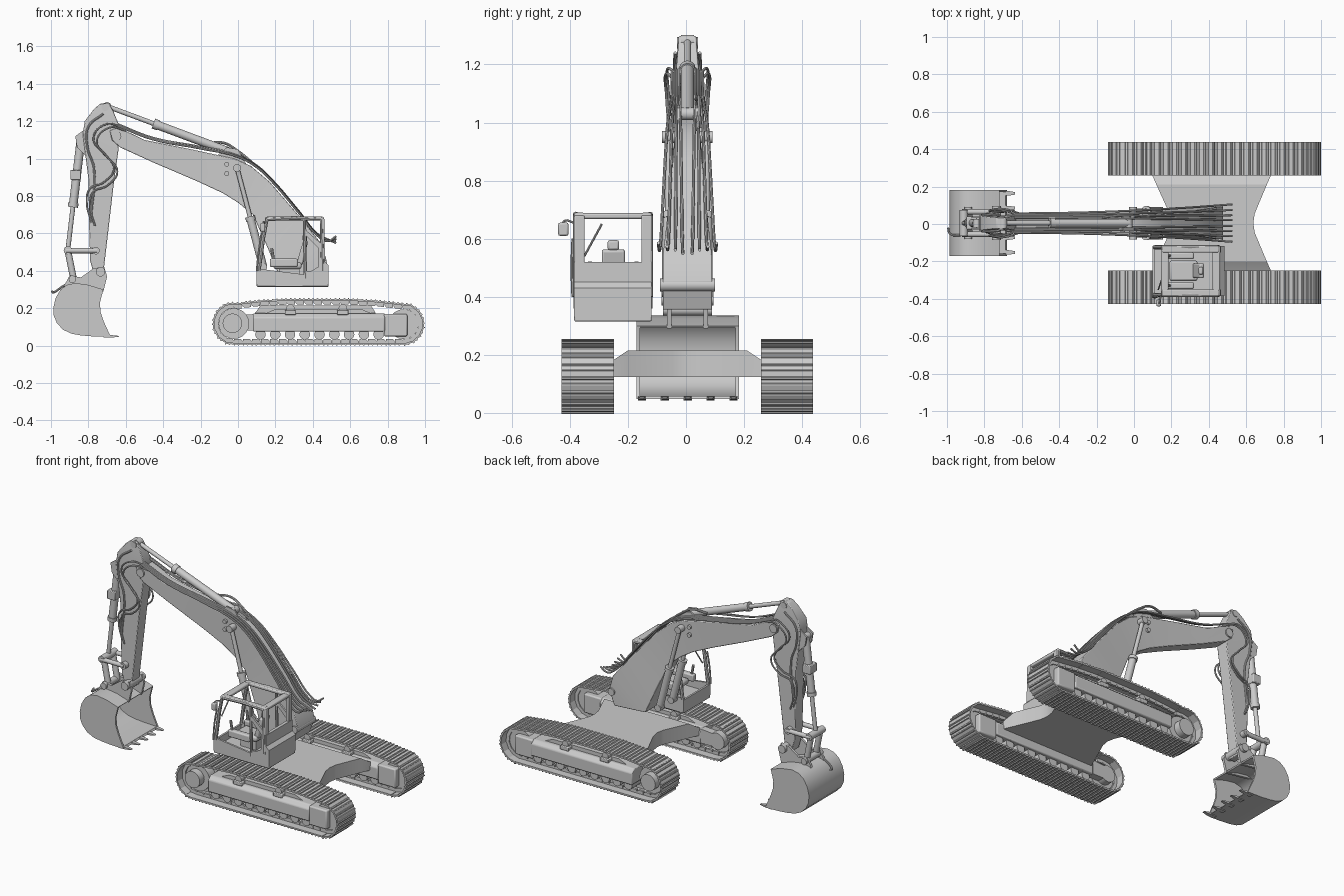
import bpy, bmesh, math
from mathutils import Vector

if "Cube" in bpy.data.objects:
    bpy.data.objects.remove(bpy.data.objects["Cube"])

grey = bpy.data.materials.new("light_grey")
grey.use_nodes = True
grey.diffuse_color = (0.6, 0.6, 0.6, 1)
grey.node_tree.nodes["Principled BSDF"].inputs["Base Color"].default_value = (0.6, 0.6, 0.6, 1)
made = []
MID = 0.005


def finish(name, data, bevel=0):
    ob = bpy.data.objects.new(name, data)
    bpy.context.collection.objects.link(ob)
    data.materials.append(grey)
    if bevel:
        mod = ob.modifiers.new("bevel", 'BEVEL')
        mod.width, mod.segments = bevel, 2
    made.append(ob)
    return ob


def add_loft(bm, loops):
    """Skin a row of matching loops and cap both ends."""
    rings = [[bm.verts.new(p) for p in loop] for loop in loops]
    n = len(rings[0])
    for a, b in zip(rings, rings[1:]):
        for i in range(n):
            bm.faces.new((a[i], a[(i + 1) % n], b[(i + 1) % n], b[i]))
    bm.faces.new(rings[0])
    bm.faces.new(rings[-1])


def loft(name, parts, bevel=0):
    bm = bmesh.new()
    for loops in parts:
        add_loft(bm, loops)
    bmesh.ops.recalc_face_normals(bm, faces=bm.faces)
    me = bpy.data.meshes.new(name)
    bm.to_mesh(me)
    bm.free()
    return finish(name, me, bevel)


def prism(name, outline, y0, y1, bevel=0):
    return loft(name, [[[(x, y, z) for x, z in outline] for y in (y0, y1)]], bevel)


def box(name, x0, x1, y0, y1, z0, z1, bevel=0):
    return prism(name, [(x0, z0), (x1, z0), (x1, z1), (x0, z1)], y0, y1, bevel)


def rod(name, p, q, r, sides=20):
    p, q = Vector(p), Vector(q)
    turn = (q - p).to_track_quat('Z', 'Y')
    ring = [turn @ Vector((r * math.cos(a), r * math.sin(a), 0))
            for a in (2 * math.pi * i / sides for i in range(sides))]
    return loft(name, [[[c + v for v in ring] for c in (p, q)]])


def pin(name, x, z, y0, y1, r):
    return rod(name, (x, y0, z), (x, y1, z), r)


def tube(name, points, r, smooth=True):
    cu = bpy.data.curves.new(name, 'CURVE')
    cu.dimensions, cu.bevel_depth, cu.bevel_resolution = '3D', r, 2
    cu.resolution_u, cu.use_fill_caps = 6, True
    sp = cu.splines.new('BEZIER' if smooth else 'POLY')
    pts = sp.bezier_points if smooth else sp.points
    pts.add(len(points) - 1)
    for bp, p in zip(pts, points):
        if smooth:
            bp.co = p
            bp.handle_left_type = bp.handle_right_type = 'AUTO'
        else:
            bp.co = (*p, 1)
    return finish(name, cu)


# Track path, counter-clockwise seen from the front
def arc(cx, cz, r, a0, a1, n=14):
    angles = [math.radians(a0 + (a1 - a0) * i / n) for i in range(n + 1)]
    return [Vector((cx + r * math.cos(a), cz + r * math.sin(a))) for a in angles]


path = arc(-0.022, 0.118, 0.108, 80, 270) + arc(0.885, 0.115, 0.105, -90, 80)
path += [Vector(p) for p in ((0.75, 0.236), (0.6, 0.245), (0.25, 0.245), (0.1, 0.236))]


def sample(path, count):
    ends = path[1:] + path[:1]
    lengths = [(b - a).length for a, b in zip(path, ends)]
    step = sum(lengths) / count
    for k in range(count):
        d = k * step
        for a, b, l in zip(path, ends, lengths):
            if d <= l:
                yield a.lerp(b, d / l), (b - a).normalized()
                break
            d -= l


shoe = [(-.025, -.005), (.025, -.005), (.025, .004), (.006, .004), (.003, .009), (-.003, .009),
        (-.006, .004), (-.017, .004), (-.02, .009), (-.025, .009)]
link = [(-.023, -.026), (.012, -.026), (.023, -.015), (.023, -.005), (-.023, -.005)]

for side, label in ((1, "left"), (-1, "right")):
    yc = MID + side * 0.343

    # Shoes and chain links
    shoes, links = [], []
    for p, t in sample(path, 52):
        out = Vector((t.y, -t.x))
        def place(shape, y0, y1):
            flat = [p + t * s + out * n for s, n in shape]
            return [[(v.x, y, v.y) for v in flat] for y in (y0, y1)]
        shoes.append(place(shoe, yc - 0.09, yc + 0.09))
        for o in (-0.04, 0.025):
            links.append(place(link, yc + o, yc + o + 0.015))
    loft(label + "_track_shoes", shoes)
    loft(label + "_track_chain", links)

    # Wheels and rollers
    pin(label + "_sprocket", -0.022, 0.118, yc - 0.03, yc + 0.03, 0.082)
    pin(label + "_sprocket_hub", -0.03, 0.12, yc - 0.075, yc + 0.075, 0.052)
    pin(label + "_idler", 0.885, 0.115, yc - 0.035, yc + 0.035, 0.08)
    for i in range(9):
        pin(label + "_roller", 0.12 + 0.079 * i, 0.06, yc - 0.06, yc + 0.06, 0.028)
    for x in (0.28, 0.56):
        pin(label + "_carrier_roller", x, 0.2, yc - 0.06, yc + 0.06, 0.022)
        box(label + "_carrier_bracket", x - 0.03, x + 0.03, yc - 0.07, yc + 0.07, 0.165, 0.19, 0.004)

    # Track frame with sloping shoulders
    section = [(-.078, .075), (.078, .075), (.078, .15), (.055, .172), (-.055, .172), (-.078, .15)]
    loft(label + "_track_frame", [[[(x, yc + y, z) for y, z in section] for x in (0.08, 0.785)]], 0.006)
    prism(label + "_frame_rib", [(.14, .17), (.72, .17), (.66, .195), (.2, .195)], yc - 0.035, yc + 0.035)
    box(label + "_idler_yoke", 0.78, 0.905, yc - 0.07, yc + 0.07, 0.05, 0.17, 0.008)
    prism(label + "_sprocket_bracket", [(-.02, .08), (.1, .08), (.1, .17), (-.02, .16)],
          yc - side * 0.075, yc - side * 0.03)

# Waisted car body joining the tracks
rows = [(-.27, .09, .735, .175), (-.25, .1, .73, .185), (-.205, .12, .71, .215), (-.05, .19, .645, .215),
        (0, .2, .638, .215), (.05, .19, .645, .215), (.205, .12, .71, .215), (.25, .1, .73, .185),
        (.27, .09, .735, .175)]
loft("car_body", [[[(a, MID + y, .124), (b, MID + y, .124), (b, MID + y, t), (a, MID + y, t)]
                   for y, a, b, t in rows]])


# Boom and stick as box sections along their length
def beam(name, stations, bevel):
    return loft(name, [[[(ax, MID - w, az), (ax, MID + w, az), (bx, MID + w, bz), (bx, MID - w, bz)]
                        for ax, az, bx, bz, w in stations]], bevel)


beam("boom", [(-.685, 1.15, -.675, 1.1, .047), (-.64, 1.168, -.63, 1.06, .047), (-.5, 1.1, -.45, .978, .044),
              (-.25, 1.05, -.22, .88, .042), (-.02, 1, -.08, .815, .042), (.07, .96, .0, .765, .044),
              (.17, .875, .08, .7, .05), (.33, .69, .16, .52, .068), (.45, .54, .22, .37, .085),
              (.475, .45, .44, .355, .085)], 0.004)
beam("stick", [(-.735, 1.295, -.69, 1.298, .03), (-.77, 1.265, -.665, 1.25, .033),
               (-.82, 1.2, -.63, 1.165, .04), (-.83, 1.13, -.64, 1.04, .04), (-.8, .89, -.665, .86, .04),
               (-.795, .6, -.695, .6, .038), (-.79, .45, -.715, .43, .038), (-.765, .365, -.72, .365, .038)], 0.004)
pin("boom_tip_pin", -.65, 1.12, MID - 0.055, MID + 0.055, 0.026)
pin("stick_top_pin", -.71, 1.275, MID - 0.036, MID + 0.036, 0.02)
pin("boom_foot_pin", .455, .44, MID - 0.095, MID + 0.095, 0.022)
for z in (.97, .92):
    pin("boom_side_pin", -.06, z, MID - 0.055, MID + 0.055, 0.013)


# Hydraulic cylinders: thick barrel, thin rod, pin at each end
def cylinder(name, start, end, y, r, share):
    a, b = Vector((start[0], y, start[1])), Vector((end[0], y, end[1]))
    m = a.lerp(b, share)
    rod(name + "_barrel", a, m, r)
    rod(name + "_collar", m - (b - a) * 0.03, m + (b - a) * 0.01, r * 1.2)
    rod(name + "_rod", m, b, r * 0.55)
    for c in (a, b):
        pin(name + "_pin", c.x, c.z, y - r, y + r, r * 0.95)


cylinder("stick_cylinder", (-.03, 1.03), (-.7, 1.28), MID, 0.023, 0.62)
cylinder("bucket_cylinder", (-.84, 1.1), (-.91, .51), MID, 0.023, 0.6)
for s in (-1, 1):
    cylinder("lift_cylinder", (.135, .42), (-.005, .95), MID + s * 0.065, 0.022, 0.5)
    prism("stick_cylinder_bracket", [(-.12, 1.01), (.05, .96), (0, 1.05), (-.06, 1.06)],
          MID + s * 0.026, MID + s * 0.036)
    prism("bucket_cylinder_bracket", [(-.8, 1.17), (-.87, 1.12), (-.86, 1.06), (-.8, 1.0)],
          MID + s * 0.026, MID + s * 0.036)
    # Bucket linkage and ears
    rod("guide_link", (-.92, MID + s * 0.06, .508), (-.755, MID + s * 0.06, .508), 0.014)
    rod("push_link", (-.91, MID + s * 0.045, .51), (-.88, MID + s * 0.045, .36), 0.018)
    prism("bucket_ear", [(-.93, .32), (-.9, .375), (-.84, .365), (-.77, .415), (-.715, .42), (-.7, .37),
                         (-.72, .29)], MID + s * 0.055, MID + s * 0.07)
box("cylinder_clamp", -.895, -.84, MID - 0.035, MID + 0.035, .885, .94, 0.004)
for x, z, w, r in ((-.91, .51, .07, .022), (-.76, .508, .07, .02), (-.885, .355, .085, .02),
                   (-.735, .395, .09, .025)):
    pin("linkage_pin", x, z, MID - w, MID + w, r)

# Bucket: curved shell, cheeks and teeth
curve = [(-.72, .30), (-.8, .325), (-.87, .335), (-.915, .325), (-.95, .298), (-.975, .255), (-.987, .205),
         (-.985, .16), (-.968, .12), (-.935, .085), (-.89, .064), (-.84, .055), (-.77, .049), (-.68, .047)]
inner = [(x + (-.82 - x) * 0.05, z + (.2 - z) * 0.07) for x, z in curve]
prism("bucket_shell", curve + inner[::-1], -.17, .183)
for y in (-.17, .171):
    prism("bucket_cheek", curve + [(-.7, .09), (-.718, .13), (-.735, .18), (-.738, .23)], y, y + 0.012)
for i in range(5):
    y = -.152 + 0.079 * i
    loft("bucket_tooth", [[[(x, y - w, .05 - h), (x, y + w, .05 - h), (x, y + w, .05 + h), (x, y - w, .05 + h)]
                           for x, w, h in ((-.72, .014, .007), (-.67, .012, .006), (-.636, .007, .002))]])

# Cab: lower tub, pillars and open roof frame
Y0, Y1 = -.385, -.118
box("cab_floor", .1, .485, Y0, Y1, .315, .355, 0.005)
for y in (Y0, Y1 - 0.012):
    prism("cab_side_panel", [(.1, .33), (.485, .33), (.485, .43), (.46, .44), (.36, .38), (.12, .41), (.1, .4)],
          y, y + 0.012)
    yc = y + 0.006
    prism("cab_quarter_panel", [(.36, .37), (.45, .37), (.45, .54), (.36, .62), (.36, .59), (.43, .52),
                                (.43, .4), (.36, .4)], y, y + 0.012)
    tube("cab_side_frame", [(.11, yc, .4), (.135, yc, .58), (.155, yc, .675), (.3, yc, .682), (.445, yc, .676),
                            (.452, yc, .4)], 0.011, False)
    tube("cab_door_pillar", [(.36, yc, .36), (.355, yc, .68)], 0.009, False)
box("cab_front_panel", .1, .112, Y0, Y1, .33, .4)
prism("cab_rear_panel", [(.445, .35), (.485, .35), (.485, .43), (.465, .45), (.465, .52), (.445, .52)], Y0, Y1)
for x0, x1 in ((.145, .185), (.42, .46)):
    box("cab_roof_rail", x0, x1, Y0, Y1, .668, .688, 0.006)
for y in (Y0, Y1 - 0.035):
    box("cab_roof_rail", .15, .455, y, y + 0.035, .67, .69, 0.006)
for y in (Y0 + 0.018, Y1 - 0.018):
    box("cab_rear_post", .44, .462, y - 0.018, y + 0.018, .5, .68, 0.004)

# Seat, controls, mirror and wiper
YS = -.25
box("seat_base", .22, .33, YS - 0.04, YS + 0.04, .34, .41)
box("seat_cushion", .19, .34, YS - 0.055, YS + 0.055, .41, .445, 0.012)
prism("seat_back", [(.31, .43), (.345, .43), (.375, .56), (.35, .565)], YS - 0.04, YS + 0.04, 0.008)
box("headrest", .345, .37, YS - 0.02, YS + 0.02, .56, .595, 0.008)
for y in (YS - 0.08, YS + 0.08):
    box("armrest_console", .17, .32, y - 0.018, y + 0.018, .42, .465, 0.008)
    tube("control_lever", [(.19, y, .46), (.18, y, .52)], 0.008, False)
box("mirror", .12, .145, -.44, -.405, .61, .655, 0.006)
tube("mirror_arm", [(.145, Y0, .655), (.135, -.42, .66), (.132, -.422, .64)], 0.004)
tube("handrail", [(.1, Y0 - 0.005, .4), (.11, Y0 - 0.008, .5), (.125, Y0 - 0.005, .6)], 0.005)
tube("wiper", [(.13, -.35, .54), (.15, -.29, .65)], 0.004, False)

# Hoses along the boom, fanning across the foot, and looping down the stick
run = [(-.64, 1.17), (-.46, 1.1), (-.2, 1.05), (0, 1.005), (.1, .95), (.19, .865), (.33, .7), (.43, .58),
       (.48, .555)]
for s in (-1, 1):
    for i, spread in enumerate((.1, .07, .042, .016)):
        start, up = .052 - 0.008 * i, 0.004 + 0.003 * i
        hose = [(x, MID + s * (start + (spread - start) * ((x + .64) / 1.16) ** 2), z + up) for x, z in run]
        tube("boom_hose", hose + [(.525, MID + s * spread, .585 - 0.012 * i)], 0.0055)
    for i in range(2):
        d = 0.018 * i
        loop = [(-.6, .048, 1.15), (-.69, .075, 1.165), (-.755, .072, 1.09), (-.7, .067, 1.01), (-.645, .068, .93),
                (-.7, .064, .855), (-.775, .053, .82), (-.79, .048, .74), (-.765, .048, .64)]
        tube("stick_hose", [(x - d, MID + s * (y - d / 3), z + d) for x, y, z in loop], 0.005)
    tube("stick_pipe", [(-.72, MID + s * 0.042, 1.24), (-.8, MID + s * 0.045, 1.17), (-.805, MID + s * 0.045, 1.06),
                        (-.77, MID + s * 0.045, .95), (-.785, MID + s * 0.045, .7)], 0.006)
tube("arm_hose", [(-.17, .035, 1.08), (-.08, .045, 1.085), (0, .045, 1.04), (.08, .04, .975)], 0.007)
tube("bucket_hose", [(-.88, -.05, .35), (-.94, -.06, .315), (-.985, -.05, .285), (-.994, -.02, .29)], 0.006)

# Turn curves into meshes and smooth the shallow angles
bpy.ops.object.select_all(action='DESELECT')
curves = [ob for ob in made if ob.type == 'CURVE']
for ob in curves:
    ob.select_set(True)
bpy.context.view_layer.objects.active = curves[0]
bpy.ops.object.convert(target='MESH')
for ob in made:
    ob.select_set(True)
bpy.ops.object.shade_smooth_by_angle(angle=math.radians(30))
